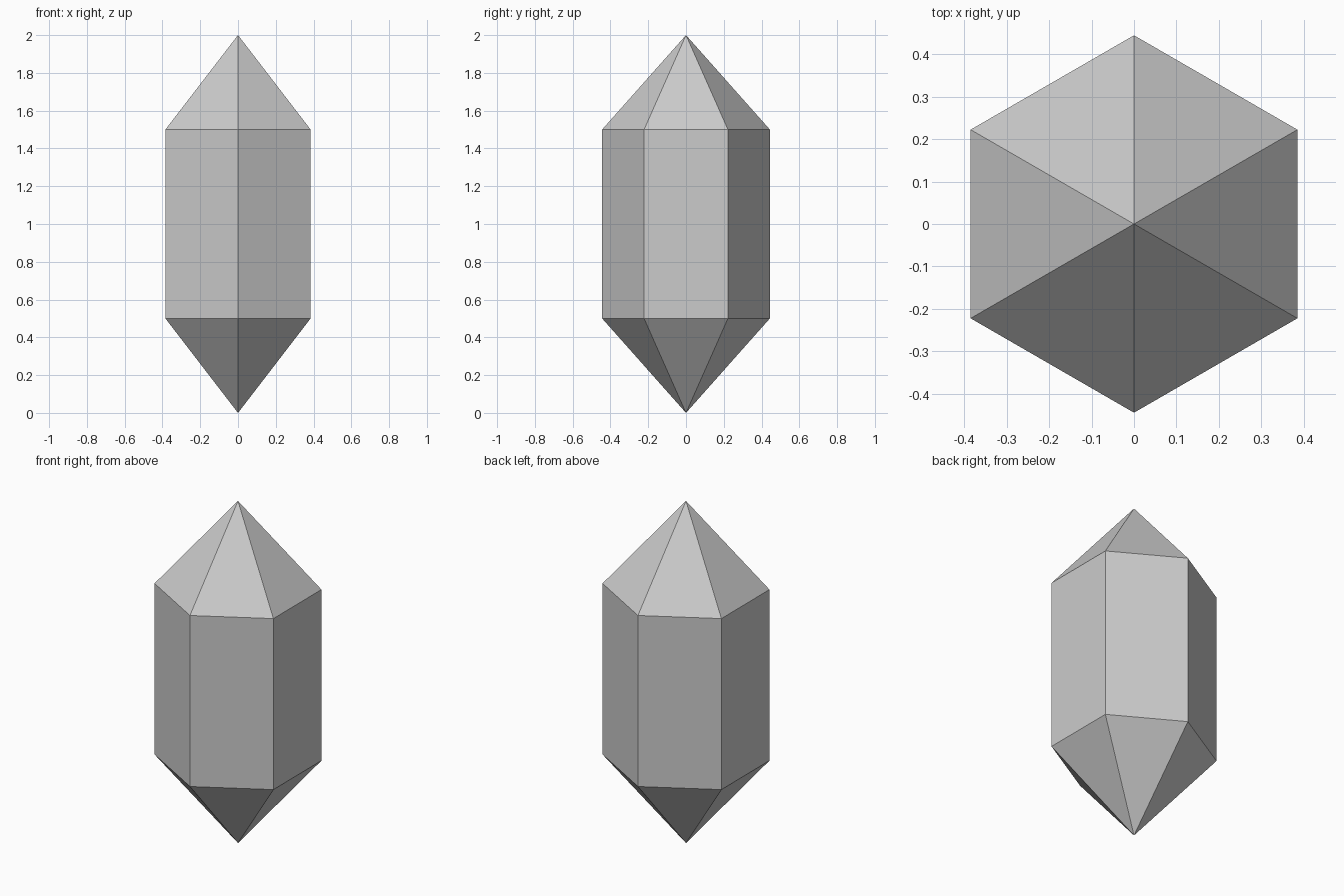
import bpy, bmesh
from math import sin, cos, tau

if "Cube" in bpy.data.objects:
    bpy.data.objects.remove(bpy.data.objects["Cube"])

SIDES, RADIUS = 6, 0.444
LOW, HIGH, TOP = 0.5, 1.5, 2.0

bm = bmesh.new()


def ring(z):
    """Hexagon of vertices with corners on the y axis."""
    return [bm.verts.new((RADIUS * sin(i * tau / SIDES), RADIUS * cos(i * tau / SIDES), z))
            for i in range(SIDES)]


# Six-sided shaft with a pyramid point at each end
lower, upper = ring(LOW), ring(HIGH)
bottom_tip, top_tip = bm.verts.new((0, 0, 0)), bm.verts.new((0, 0, TOP))
for i in range(SIDES):
    j = (i + 1) % SIDES
    bm.faces.new((lower[i], lower[j], upper[j], upper[i]))
    bm.faces.new((upper[i], upper[j], top_tip))
    bm.faces.new((lower[j], lower[i], bottom_tip))
bmesh.ops.recalc_face_normals(bm, faces=bm.faces[:])

mesh = bpy.data.meshes.new("crystal")
bm.to_mesh(mesh)
bm.free()
crystal = bpy.data.objects.new("crystal", mesh)
bpy.context.collection.objects.link(crystal)
